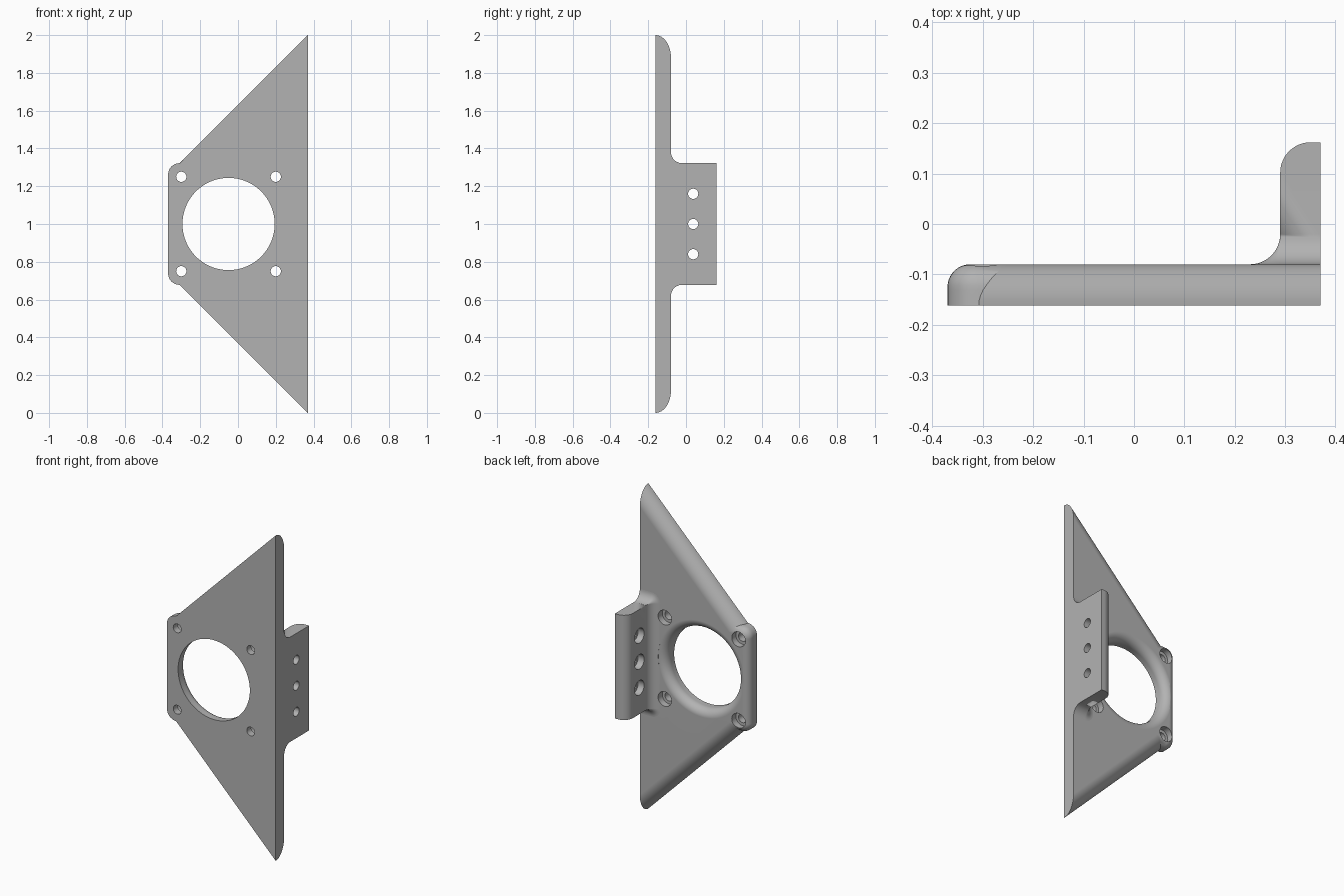
import bpy, bmesh
from math import sin, cos, pi, sqrt

if "Cube" in bpy.data.objects:
    bpy.data.objects.remove(bpy.data.objects["Cube"], do_unlink=True)

FRONT, BACK, END = -0.162, -0.08, 0.162   # plate front, plate back, flange end (y)
EDGE = 0.37                               # half width in x
HALF = 0.322                              # half height of tab and flange
STEPS = 12

grey = bpy.data.materials.new("plain grey")
grey.use_nodes = True
grey.diffuse_color = (0.45, 0.45, 0.45, 1)
grey.node_tree.nodes["Principled BSDF"].inputs["Base Color"].default_value = grey.diffuse_color


def quarter(n=STEPS):
    return [i / n * pi / 2 for i in range(n + 1)]


def loft(bm, rings):
    """Skin equal rings of points into a closed shell."""
    vs = [[bm.verts.new(p) for p in r] for r in rings]
    n = len(vs[0])
    for a, b in zip(vs, vs[1:]):
        for i in range(n):
            j = (i + 1) % n
            bm.faces.new((a[i], a[j], b[j], b[i]))
    bm.faces.new(vs[0])
    bm.faces.new(vs[-1])


def mirrored(half, y):
    """Close an upper half outline of (x, height) about z = 1."""
    return [(x, y, 1 + h) for x, h in half] + [(x, y, 1 - h) for x, h in reversed(half)]


def finish(bm, name):
    bmesh.ops.remove_doubles(bm, verts=bm.verts, dist=1e-5)
    bmesh.ops.recalc_face_normals(bm, faces=bm.faces)
    me = bpy.data.meshes.new(name)
    bm.to_mesh(me)
    bm.free()
    me.materials.append(grey)
    ob = bpy.data.objects.new(name, me)
    bpy.context.collection.objects.link(ob)
    return ob


# Plate: two sloping wings and a rounded tab, with rounded back edges
thick = BACK - FRONT
tab_r, corner_r = 0.045, 0.06
rings = []
for t in quarter():
    y = FRONT + thick * sin(t)
    slope = thick * (1 - cos(t)) * sqrt(2)
    up = max(0, y - (BACK - tab_r))
    tab = tab_r - sqrt(max(0, tab_r ** 2 - up ** 2))
    half = [(EDGE, 1 - slope), (HALF - tab - 0.63 + slope, HALF - tab)]
    r = corner_r - tab
    half += [(corner_r - EDGE - r * sin(a), HALF - corner_r + r * cos(a)) for a in quarter(8)]
    rings.append(mirrored(half, y))
bm = bmesh.new()
loft(bm, rings)
plate = finish(bm, "mounting_plate")

# Flange: flared fillet at its foot, one rounded edge at its end
inner, fil = 0.29, 0.06
layers = [(BACK + fil * (1 - cos(t)), inner, fil * (1 - sin(t))) for t in quarter()]
layers += [(END - fil + fil * sin(t), inner + fil * (1 - cos(t)), 0) for t in quarter()]
rings = []
for y, left, f in layers:
    half = [(EDGE, HALF + f)]
    half += [(left - f * sin(a), HALF + f * cos(a)) for a in quarter(8)]
    rings.append(mirrored(half, y))
bm = bmesh.new()
loft(bm, rings)
flange = finish(bm, "side_flange")

# Cutters: turned profiles of (radius, distance along the axis)
bm = bmesh.new()


def turned(profile, axis, c, n):
    rings = []
    for r, d in profile:
        ring = []
        for i in range(n):
            u, v = r * cos(2 * pi * i / n), r * sin(2 * pi * i / n)
            ring.append((c[0] + u, d, c[1] + v) if axis == "y" else (d, c[0] + u, c[1] + v))
        rings.append(ring)
    loft(bm, rings)


bore, flare = 0.244, 0.05
turned([(bore, FRONT - 0.1)]
       + [(bore + flare * (1 - cos(t)), BACK - flare + flare * sin(t)) for t in quarter()]
       + [(bore + flare, BACK + 0.03)], "y", (-0.05, 1), 96)

hole, sink = 0.027, 0.045
for x in (-0.3, 0.2):
    for z in (0.75, 1.25):
        turned([(hole, FRONT - 0.1), (hole, BACK - 0.04), (sink, BACK - 0.04),
                (sink, BACK + 0.05)], "y", (x, z), 32)
for z in (0.84, 1, 1.16):
    turned([(sink, inner - 0.1), (sink, inner + 0.04), (hole, inner + 0.04),
            (hole, EDGE + 0.1)], "x", (0.038, z), 32)
cutter = finish(bm, "hole_cutter")
cutter.hide_render = True

# Cut the holes and shade
for ob in (plate, flange):
    bpy.ops.object.select_all(action="DESELECT")
    ob.select_set(True)
    bpy.context.view_layer.objects.active = ob
    mod = ob.modifiers.new("holes", "BOOLEAN")
    mod.operation, mod.solver, mod.object = "DIFFERENCE", "EXACT", cutter
    bpy.ops.object.modifier_apply(modifier=mod.name)
    bpy.ops.object.shade_smooth_by_angle(angle=pi / 6)
    weighted = ob.modifiers.new("flat_normals", "WEIGHTED_NORMAL")
    weighted.keep_sharp = True
bpy.data.objects.remove(cutter, do_unlink=True)
